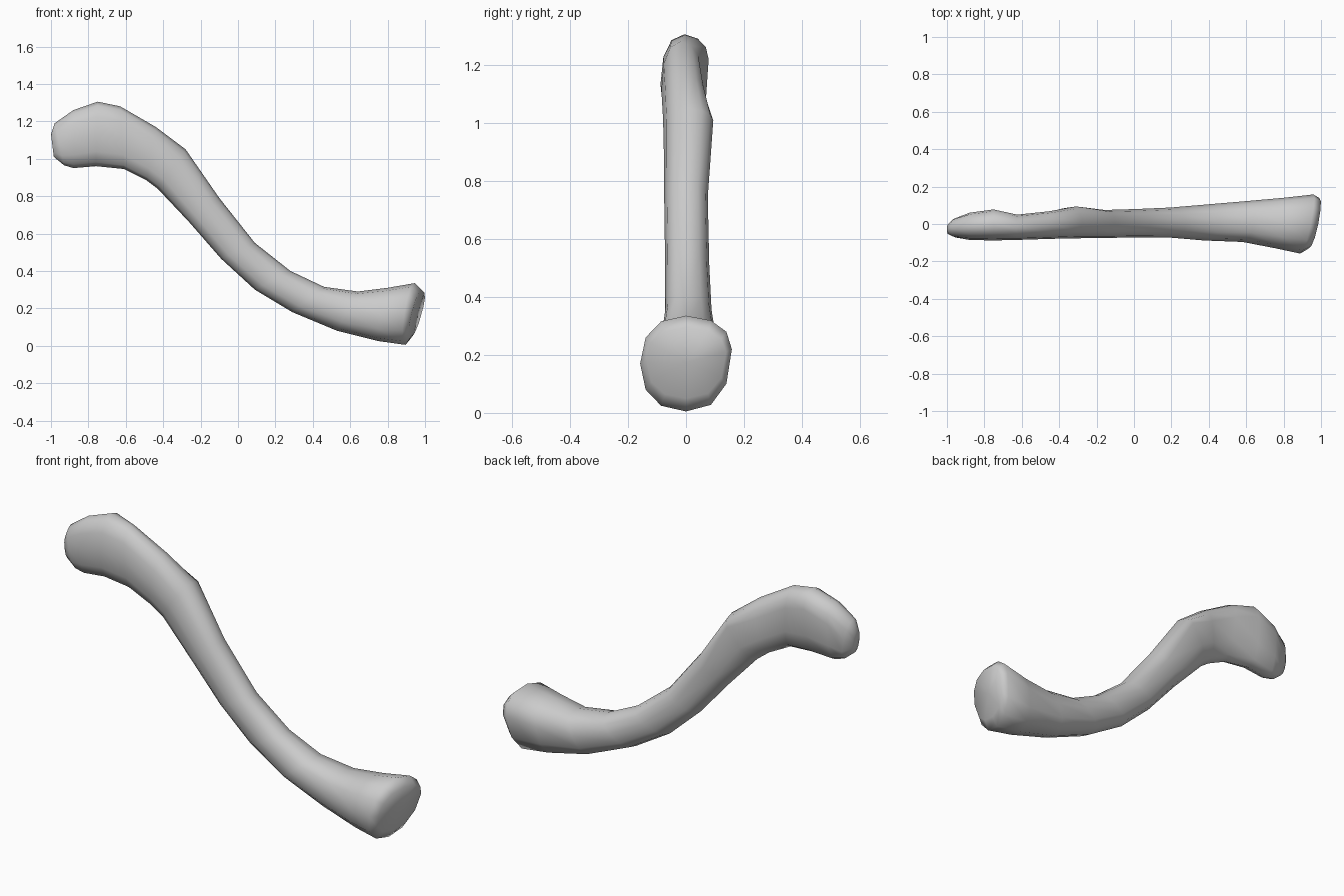
import bpy, bmesh, math

SIDES = 12

# Stations along the bone: upper edge x,z / lower edge x,z / front y, back y / lift of the back ridge
STATIONS = [
    (-1.00, 1.13, -0.985, 1.01, -0.055, 0.00, 0.0),
    (-0.98, 1.19, -0.93, 0.965, -0.072, 0.03, 0.1),
    (-0.88, 1.26, -0.88, 0.95, -0.085, 0.06, 0.4),
    (-0.75, 1.305, -0.76, 0.96, -0.088, 0.078, 0.5),
    (-0.63, 1.28, -0.61, 0.945, -0.085, 0.050, 0.4),
    (-0.44, 1.17, -0.49, 0.885, -0.080, 0.068, 0.4),
    (-0.28, 1.05, -0.43, 0.84, -0.077, 0.094, 0.6),
    (-0.10, 0.79, -0.26, 0.66, -0.075, 0.075, 0.3),
    (0.09, 0.55, -0.09, 0.465, -0.072, 0.080, 0.1),
    (0.28, 0.40, 0.09, 0.30, -0.072, 0.088, 0.1),
    (0.46, 0.315, 0.29, 0.18, -0.088, 0.104, 0.1),
    (0.64, 0.29, 0.53, 0.08, -0.096, 0.122, 0.1),
    (0.80, 0.31, 0.75, 0.025, -0.130, 0.140, 0.2),
    (0.945, 0.335, 0.895, 0.005, -0.158, 0.158, 0.3),
    (0.985, 0.295, 0.925, 0.05, -0.135, 0.138, 0.3),
]


def softened(v):
    return math.copysign(abs(v) ** 0.88, v)


def section(tx, tz, bx, bz, y0, y1, lift):
    """Ring of points spanning the upper and lower edge, slanted at the flared end."""
    pts = []
    for i in range(SIDES):
        a = 2 * math.pi * i / SIDES
        c, s = softened(math.cos(a)), softened(math.sin(a))
        y = (y0 + y1) / 2 + c * (y1 - y0) / 2
        v = s + lift * max(c, 0) * (1 - abs(s))
        x = (tx + bx) / 2 + v * (tx - bx) / 2
        z = (tz + bz) / 2 + v * (tz - bz) / 2
        slant = 0.2 * min(max((x - 0.5) / 0.4, 0), 1)
        pts.append((x + slant * y, y, z))
    return pts


# Collarbone: one loft through all sections
bm = bmesh.new()
rings = [[bm.verts.new(p) for p in section(*s)] for s in STATIONS]
for r0, r1 in zip(rings, rings[1:]):
    for i in range(SIDES):
        j = (i + 1) % SIDES
        bm.faces.new((r0[i], r0[j], r1[j], r1[i]))

# Close both ends
for ring in (rings[0], rings[-1]):
    cap = bm.faces.new(ring)
    bmesh.ops.poke(bm, faces=[cap])
bmesh.ops.recalc_face_normals(bm, faces=bm.faces)

mesh = bpy.data.meshes.new("collarbone")
bm.to_mesh(mesh)
bm.free()
mesh.shade_smooth()
bone = bpy.data.objects.new("collarbone", mesh)
bpy.context.collection.objects.link(bone)
